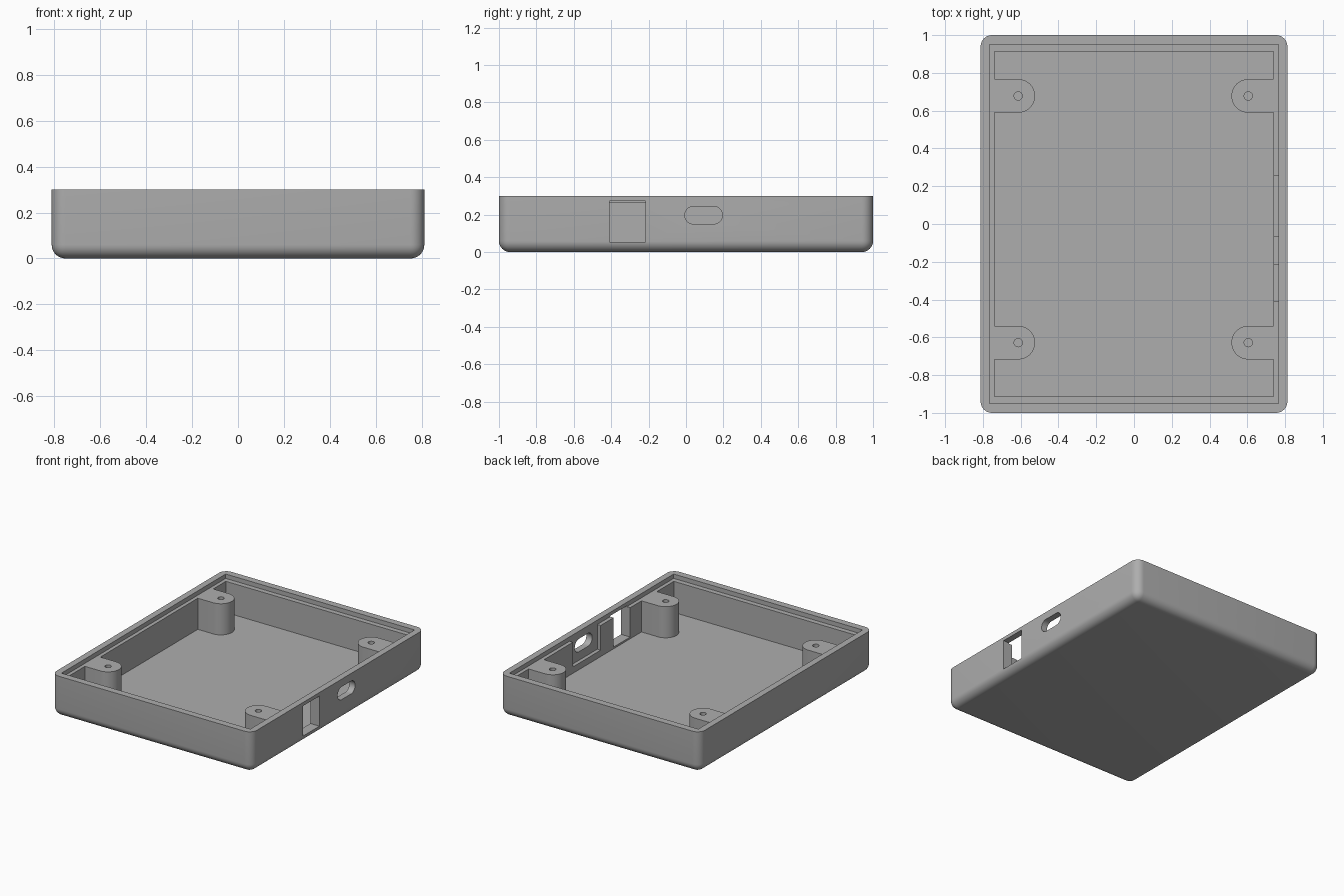
import bpy, bmesh, math

if "Cube" in bpy.data.objects:
    bpy.data.objects.remove(bpy.data.objects["Cube"])

W, L, H = 1.624, 2.0, 0.30          # outer size
FLOOR, LEDGE = 0.04, 0.268          # inner heights
IN_X, IN_Y = 0.738, 0.913           # cavity half size
LIP_X, LIP_Y = 0.765, 0.95          # lid recess half size
BOSS_R, HOLE_R = 0.089, 0.022
BOSSES = {(sx, sy): (0.605 if sx > 0 else -0.613, 0.678 if sy > 0 else -0.628)
          for sx in (1, -1) for sy in (1, -1)}

grey = bpy.data.materials.new("mid grey plastic")
grey.use_nodes = True
colour = (0.42, 0.42, 0.42, 1)
grey.diffuse_color = colour
grey.node_tree.nodes["Principled BSDF"].inputs["Base Color"].default_value = colour


def to_object(name, bm):
    bmesh.ops.recalc_face_normals(bm, faces=bm.faces)
    mesh = bpy.data.meshes.new(name)
    bm.to_mesh(mesh)
    bm.free()
    mesh.materials.append(grey)
    ob = bpy.data.objects.new(name, mesh)
    bpy.context.collection.objects.link(ob)
    return ob


def prism(name, points, low, high, axis="z"):
    """Extrude a 2D outline along z, or a (y, z) outline along x."""
    bm = bmesh.new()
    place = (lambda a, b: (a, b, low)) if axis == "z" else (lambda a, b: (low, a, b))
    face = bm.faces.new([bm.verts.new(place(a, b)) for a, b in points])
    moved = bmesh.ops.extrude_face_region(bm, geom=[face])["geom"]
    step = (0, 0, high - low) if axis == "z" else (high - low, 0, 0)
    bmesh.ops.translate(bm, vec=step, verts=[v for v in moved if isinstance(v, bmesh.types.BMVert)])
    return to_object(name, bm)


def rect(x0, x1, y0, y1):
    return [(x0, y0), (x1, y0), (x1, y1), (x0, y1)]


def arc(cx, cy, r, start, end, n):
    angles = [math.radians(start + (end - start) * i / n) for i in range(n + 1)]
    return [(cx + r * math.cos(a), cy + r * math.sin(a)) for a in angles]


# Outer shell block with rounded upright and bottom edges
bm = bmesh.new()
bmesh.ops.create_cube(bm, size=1)
for v in bm.verts:
    v.co = (v.co.x * W, v.co.y * L, (v.co.z + 0.5) * H)
round_edges = [e for e in bm.edges if min(v.co.z for v in e.verts) < 0.01]
bmesh.ops.bevel(bm, geom=round_edges, offset=0.06, segments=8, profile=0.5, affect="EDGES")
case = to_object("case_tray", bm)

# Cavity outline that leaves four U-shaped screw bosses on the side walls
outline = []
for sx in (1, -1):
    outline.append((sx * IN_X, -sx * IN_Y))
    for sy in (-sx, sx):
        cx, cy = BOSSES[sx, sy]
        begin = 270 if sx > 0 else 90
        outline.append((sx * IN_X, cy - sx * BOSS_R))
        outline += arc(cx, cy, BOSS_R, begin, begin - 180, 24)
        outline.append((sx * IN_X, cy + sx * BOSS_R))
    outline.append((sx * IN_X, sx * IN_Y))

# Port slot is a stadium in the left wall
slot = arc(0.148, 0.197, 0.047, -90, 90, 14) + arc(0.040, 0.197, 0.047, 90, 270, 14)

cutters = [
    prism("cavity_cutter", outline, FLOOR, H + 0.1),
    prism("lid_recess_cutter", rect(-LIP_X, LIP_X, -LIP_Y, LIP_Y), LEDGE, H + 0.1),
    prism("port_pocket_cutter", rect(0.70, LIP_X, -0.066, 0.254), 0.087, H + 0.1),
    prism("port_slot_cutter", slot, 0.70, 0.9, "x"),
    prism("switch_cutter", rect(-0.408, -0.216, 0.053, 0.274), 0.70, 0.9, "x"),
]
for cx, cy in BOSSES.values():
    cutters.append(prism("screw_hole_cutter", arc(cx, cy, HOLE_R, 0, 345, 23), 0.07, H + 0.1))

bpy.context.view_layer.objects.active = case
for cutter in cutters:
    cutter.hide_render = True
    mod = case.modifiers.new("cut", "BOOLEAN")
    mod.operation, mod.solver, mod.object = "DIFFERENCE", "EXACT", cutter
    bpy.ops.object.modifier_apply(modifier=mod.name)
    bpy.data.objects.remove(cutter)

# Smooth the round surfaces, keep the edges sharp
bpy.ops.object.select_all(action="DESELECT")
case.select_set(True)
bpy.ops.object.shade_smooth_by_angle(angle=math.radians(30))
